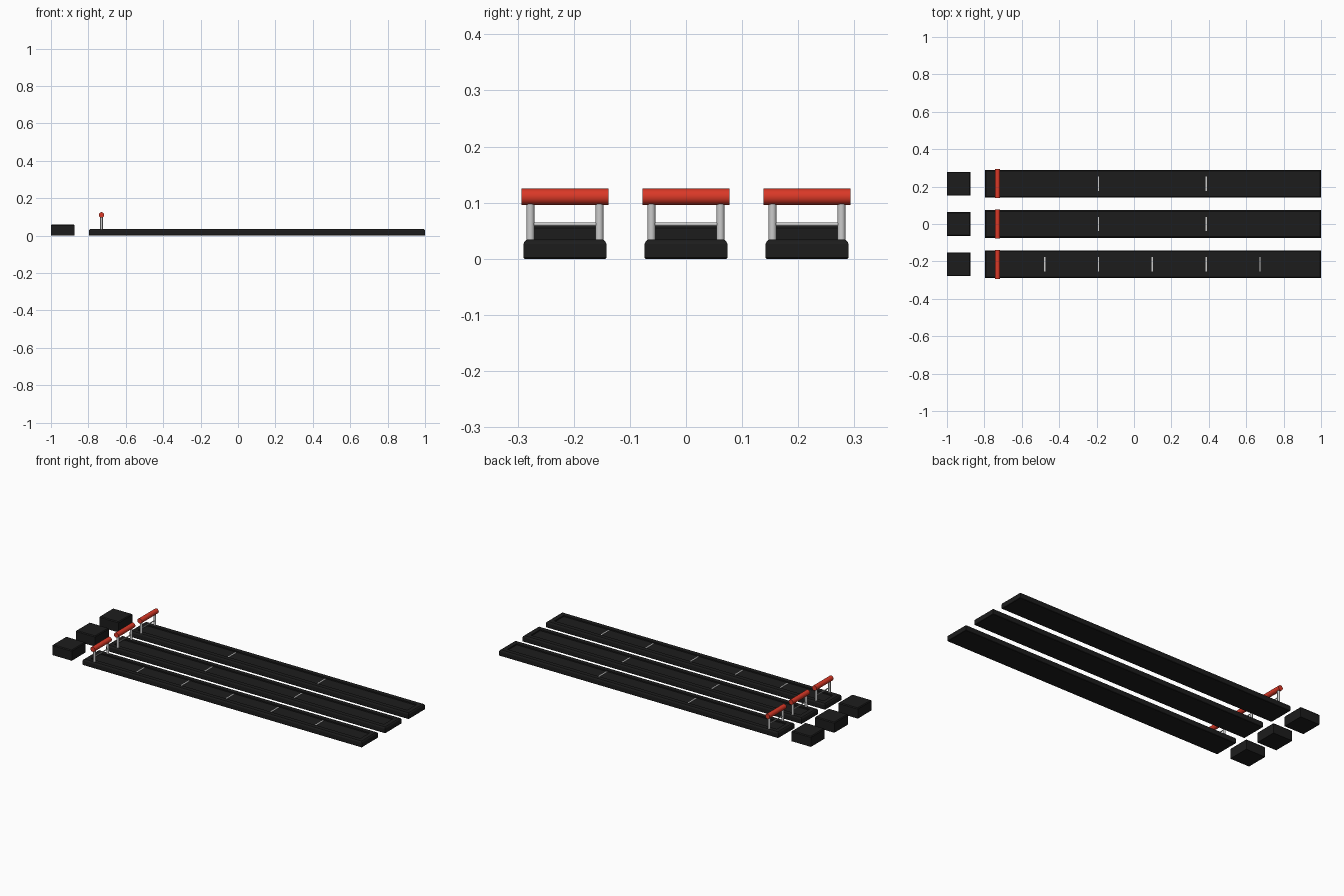
import bpy, bmesh, math
from mathutils import Matrix

if "Cube" in bpy.data.objects:
    bpy.data.objects.remove(bpy.data.objects["Cube"])


def material(name, rgb):
    m = bpy.data.materials.new(name)
    m.diffuse_color = (*rgb, 1)
    m.use_nodes = True
    m.node_tree.nodes["Principled BSDF"].inputs["Base Color"].default_value = m.diffuse_color
    return m


BLACK = material("black_plastic", (0.012, 0.012, 0.012))
RED = material("red_plastic", (0.70, 0.04, 0.02))


def finish(bm, name, mat=None, smooth=False):
    bmesh.ops.recalc_face_normals(bm, faces=bm.faces)
    me = bpy.data.meshes.new(name)
    bm.to_mesh(me)
    bm.free()
    ob = bpy.data.objects.new(name, me)
    bpy.context.collection.objects.link(ob)
    if mat:
        me.materials.append(mat)
    if smooth:
        bpy.ops.object.select_all(action='DESELECT')
        ob.select_set(True)
        bpy.context.view_layer.objects.active = ob
        bpy.ops.object.shade_smooth_by_angle(angle=math.radians(40))
    return ob


def slab(name, cx, cy, hx, hy, profile, mat=None):
    """Stack of rectangles; profile is a list of (inset, z), capped at both ends."""
    bm = bmesh.new()
    rings = []
    for inset, z in profile:
        a, b = hx - inset, hy - inset
        rings.append([bm.verts.new((cx + sx * a, cy + sy * b, z))
                      for sx, sy in ((-1, -1), (1, -1), (1, 1), (-1, 1))])
    for lo, hi in zip(rings, rings[1:]):
        for i in range(4):
            j = (i + 1) % 4
            bm.faces.new((lo[i], lo[j], hi[j], hi[i]))
    bm.faces.new(rings[0][::-1])
    bm.faces.new(rings[-1])
    return finish(bm, name, mat)


def rod(name, centre, radius, length, axis='Z', mat=None, sides=32):
    bm = bmesh.new()
    rot = Matrix.Rotation(math.pi / 2, 4, 'X') if axis == 'Y' else Matrix()
    bmesh.ops.create_cone(bm, cap_ends=True, segments=sides, radius1=radius,
                          radius2=radius, depth=length,
                          matrix=Matrix.Translation(centre) @ rot)
    return finish(bm, name, mat, True)


# Cross-sections: chamfered rim with a shallow recess, and a chamfered block
TRACK = [(0.002, 0), (0, 0.002), (0, 0.026), (0.002, 0.031), (0.006, 0.034),
         (0.031, 0.034), (0.031, 0.027)]
BLOCK = [(0, 0), (0, 0.055), (0.004, 0.060)]

GATE_X = -0.73
lanes = [("front", -0.2157, (-0.478, -0.19, 0.098, 0.386, 0.674)),
         ("middle", 0.0, (-0.19, 0.386)),
         ("back", 0.2157, (-0.19, 0.386))]

for lane, y, marks in lanes:
    # Long track and its end block
    slab(f"{lane}_track", 0.1015, y, 0.8985, 0.074, TRACK, BLACK)
    slab(f"{lane}_end_block", -0.9375, y, 0.0625, 0.0635, BLOCK, BLACK)

    # Divider marks lying in the recess
    for i, x in enumerate(marks):
        slab(f"{lane}_mark_{i + 1}", x, y, 0.0035, 0.038,
             [(0, 0.026), (0, 0.029)])

    # Gate: two posts, thin crossbar and red roller
    for side, s in (("near", -1), ("far", 1)):
        rod(f"{lane}_{side}_post", (GATE_X, y + s * 0.0615, 0.068), 0.007, 0.076)
    rod(f"{lane}_crossbar", (GATE_X, y, 0.0615), 0.003, 0.123, 'Y', sides=16)
    rod(f"{lane}_roller", (GATE_X, y, 0.1105), 0.0145, 0.155, 'Y', RED)
